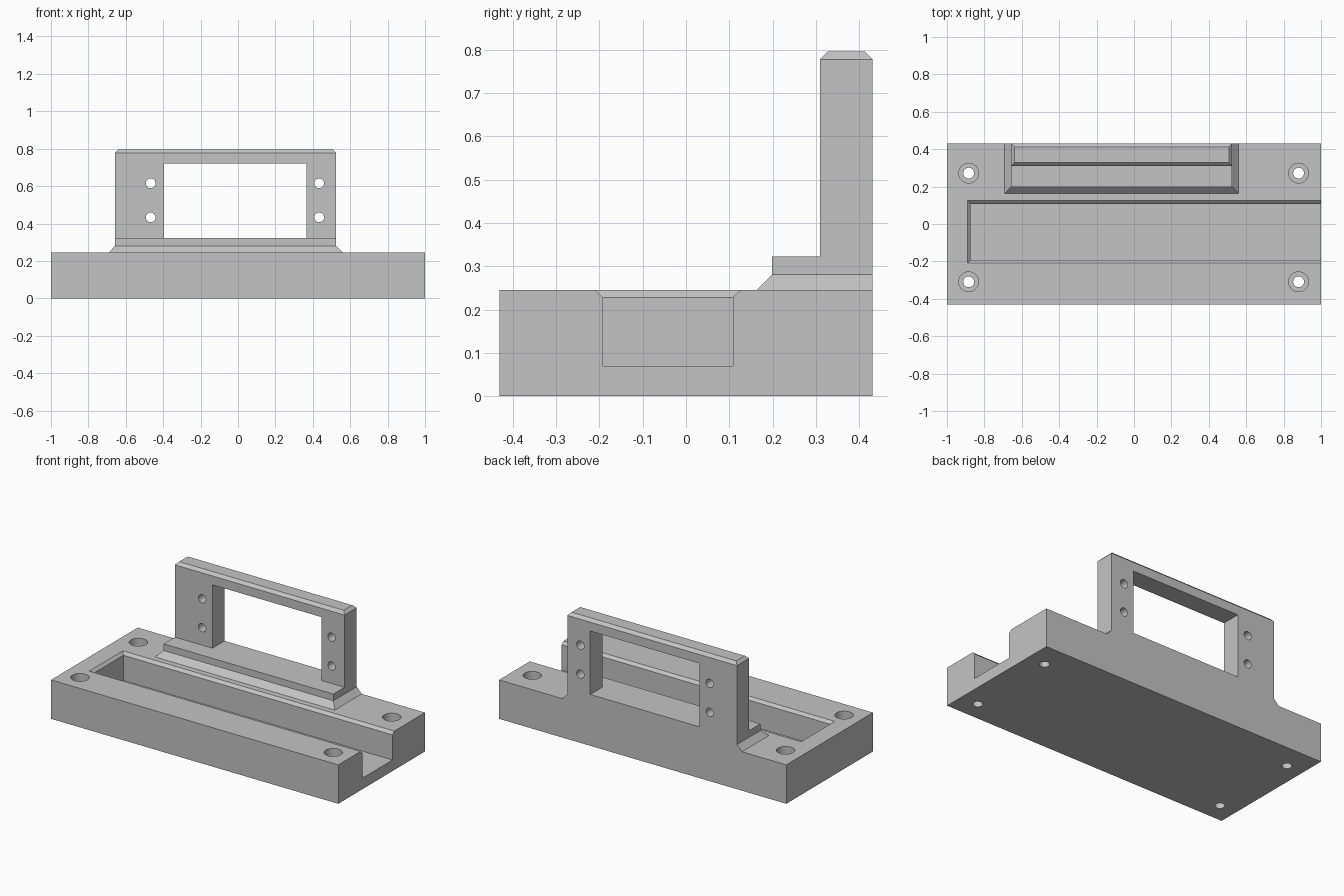
import bpy, bmesh, math
from mathutils import Matrix

cube = bpy.data.objects.get("Cube")
if cube:
    bpy.data.objects.remove(cube, do_unlink=True)

grey = bpy.data.materials.new("plain grey")
grey.use_nodes = True
grey.diffuse_color = (0.55, 0.55, 0.55, 1)
grey.node_tree.nodes["Principled BSDF"].inputs["Base Color"].default_value = (0.55, 0.55, 0.55, 1)


def finish(name, bm):
    """Turn a bmesh into a linked object with the grey material."""
    bmesh.ops.recalc_face_normals(bm, faces=bm.faces)
    mesh = bpy.data.meshes.new(name)
    bm.to_mesh(mesh)
    bm.free()
    mesh.materials.append(grey)
    obj = bpy.data.objects.new(name, mesh)
    bpy.context.collection.objects.link(obj)
    return obj


def stack(name, levels):
    """Solid lofted through level rectangles (x0, x1, y0, y1, z)."""
    bm = bmesh.new()
    rings = [[bm.verts.new(p) for p in ((x0, y0, z), (x1, y0, z), (x1, y1, z), (x0, y1, z))]
             for x0, x1, y0, y1, z in levels]
    bm.faces.new(rings[0])
    bm.faces.new(rings[-1])
    for low, high in zip(rings, rings[1:]):
        for i in range(4):
            j = (i + 1) % 4
            bm.faces.new((low[i], low[j], high[j], high[i]))
    return finish(name, bm)


def rod(name, centre, radius, length, along_y=False):
    """Round cutter, upright or running front to back."""
    bm = bmesh.new()
    turn = Matrix.Rotation(math.pi / 2, 4, 'X') if along_y else Matrix()
    bmesh.ops.create_cone(bm, cap_ends=True, segments=32, radius1=radius, radius2=radius,
                          depth=length, matrix=Matrix.Translation(centre) @ turn)
    return finish(name, bm)


def select(obj):
    bpy.ops.object.select_all(action='DESELECT')
    obj.select_set(True)
    bpy.context.view_layer.objects.active = obj


def cut(obj, cutter):
    cutter.hide_render = True
    mod = obj.modifiers.new("cut", 'BOOLEAN')
    mod.operation = 'DIFFERENCE'
    mod.solver = 'EXACT'
    mod.object = cutter
    select(obj)
    bpy.ops.object.modifier_apply(modifier=mod.name)
    bpy.data.objects.remove(cutter, do_unlink=True)


BACK = 0.431
TOP = 0.245      # top of the base
LEDGE = 0.323    # top of the plinth

# Base slab
base = stack("base", [(-1, 1, -BACK, BACK, 0), (-1, 1, -BACK, BACK, TOP)])

# Channel with a chamfered rim, open at the left end
cut(base, stack("channel_cutter", [
    (-0.873, 1.1, -0.192, 0.108, 0.07),
    (-0.873, 1.1, -0.192, 0.108, 0.228),
    (-0.89, 1.1, -0.209, 0.126, TOP),
    (-0.89, 1.1, -0.209, 0.126, 0.3)]))

# Counterbored screw holes in the corners
BORE_DEPTH = 0.1
for x in (-0.884, 0.88):
    for y in (-0.309, 0.272):
        cut(base, rod("bore_cutter", (x, y, TOP), 0.053, BORE_DEPTH * 2))
        cut(base, rod("screw_cutter", (x, y, 0.1), 0.029, 0.6))

# Plinth with a flared foot, flush with the back
plinth = stack("plinth", [
    (-0.692, 0.56, 0.163, BACK, TOP),
    (-0.657, 0.525, 0.199, BACK, 0.281),
    (-0.657, 0.525, 0.199, BACK, LEDGE)])

# Upright frame with a chamfered top
frame = stack("upright_frame", [
    (-0.657, 0.525, 0.31, BACK, LEDGE),
    (-0.657, 0.525, 0.31, BACK, 0.778),
    (-0.639, 0.507, 0.328, BACK - 0.018, 0.796)])

# Window and side screw holes through the frame
cut(frame, stack("window_cutter", [
    (-0.395, 0.365, 0.2, 0.6, 0.25), (-0.395, 0.365, 0.2, 0.6, 0.722)]))
for x in (-0.467, 0.434):
    for z in (0.433, 0.615):
        cut(frame, rod("side_hole_cutter", (x, 0.37, z), 0.026, 0.4, along_y=True))

# Smooth round holes, crisp edges elsewhere
for part in (base, plinth, frame):
    select(part)
    bpy.ops.object.shade_smooth_by_angle(angle=math.radians(25))
